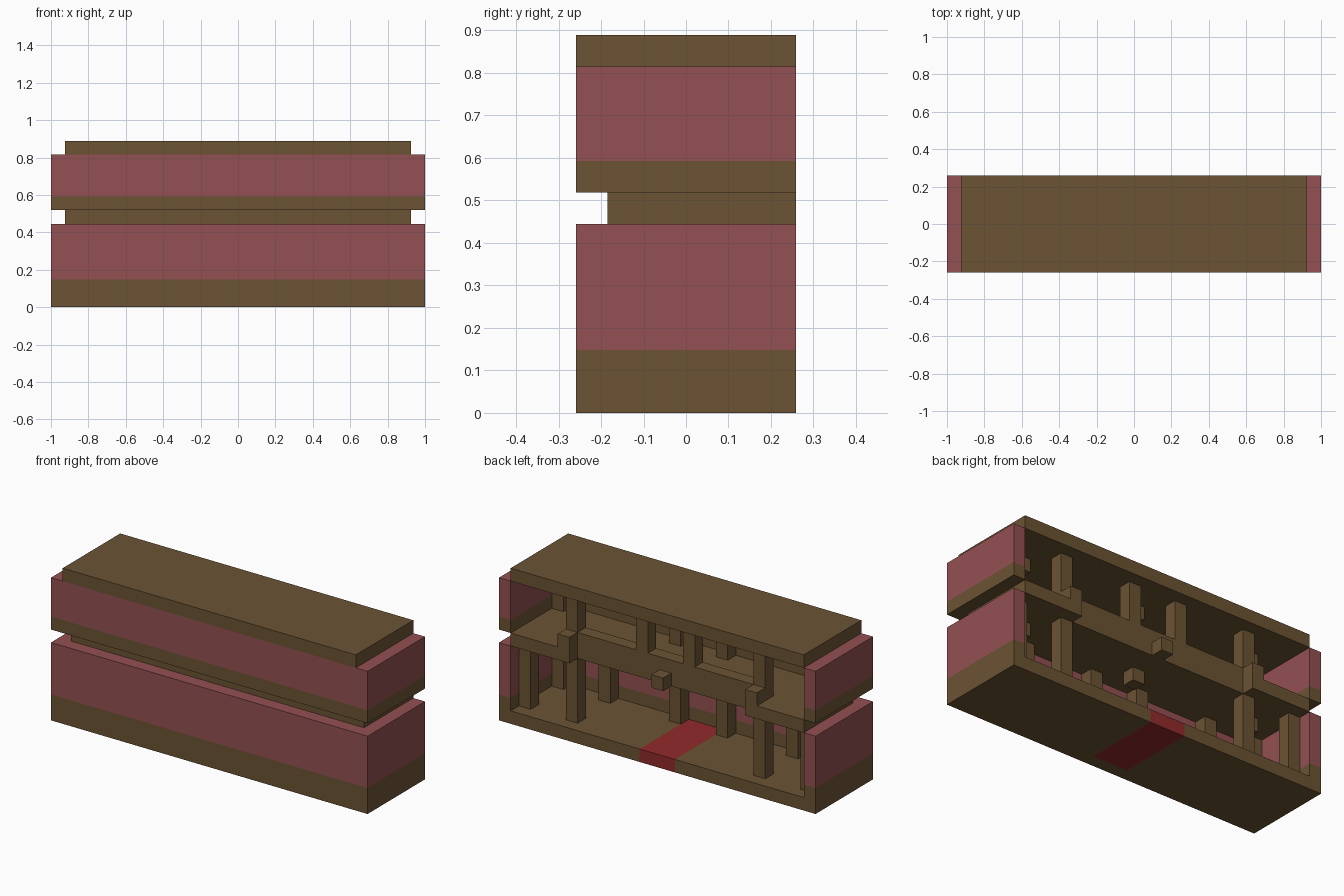
import bpy
import bmesh
from mathutils import Vector

U = 2 / 27            # one block
WIDE, DEEP = 27, 7    # footprint in blocks

cube = bpy.data.objects.get("Cube")
if cube:
    bpy.data.objects.remove(cube, do_unlink=True)


def material(name, color):
    m = bpy.data.materials.new(name)
    m.use_nodes = True
    m.diffuse_color = (*color, 1)
    bsdf = m.node_tree.nodes["Principled BSDF"]
    bsdf.inputs["Base Color"].default_value = (*color, 1)
    bsdf.inputs["Roughness"].default_value = 0.9
    return m


BROWN = material("brown timber", (0.147, 0.087, 0.034))
ROSE = material("rose plaster", (0.292, 0.080, 0.084))
RED = material("red carpet", (0.283, 0.023, 0.024))


def prism(name, outline, low, high, mat):
    """Extrude a plan outline, in blocks from the left back corner."""
    bm = bmesh.new()
    base = [bm.verts.new((1 - i * U, (DEEP / 2 - j) * U, low * U)) for i, j in outline]
    face = bm.faces.new(base)
    top = bmesh.ops.extrude_face_region(bm, geom=[face])["geom"]
    moved = [v for v in top if isinstance(v, bmesh.types.BMVert)]
    bmesh.ops.translate(bm, verts=moved, vec=Vector((0, 0, (high - low) * U)))
    bmesh.ops.recalc_face_normals(bm, faces=bm.faces)
    mesh = bpy.data.meshes.new(name)
    bm.to_mesh(mesh)
    bm.free()
    mesh.materials.append(mat)
    obj = bpy.data.objects.new(name, mesh)
    bpy.context.collection.objects.link(obj)
    return obj


def box(name, i0, i1, j0, j1, low, high, mat=BROWN):
    return prism(name, [(i0, j0), (i1, j0), (i1, j1), (i0, j1)], low, high, mat)


def post(name, i, j, low, high):
    return box(name, i, i + 1, j, j + 1, low, high)


def walls(name, low, high, mat):
    """Left, front and right walls, open at the back."""
    w, d = WIDE, DEEP
    return prism(name, [(0, 0), (0, d), (w, d), (w, 0), (w - 1, 0),
                        (w - 1, d - 1), (1, d - 1), (1, 0)], low, high, mat)


# Ground floor with a carpet strip
prism("ground_floor", [(0, 0), (0, DEEP), (WIDE, DEEP), (WIDE, 0),
                       (15, 0), (15, 6), (12, 6), (12, 0)], 0, 1, BROWN)
box("carpet_strip", 12, 15, 0, 6, 0, 1, RED)

# Wall bands of both storeys
walls("lower_wall_base", 1, 2, BROWN)
walls("lower_wall", 2, 6, ROSE)
walls("upper_wall_base", 7, 8, BROWN)
walls("upper_wall", 8, 11, ROSE)

# Upper floor, set back in the middle, and the roof
prism("upper_floor", [(1, 0), (1, 6), (26, 6), (26, 0),
                      (21, 0), (21, 1), (6, 1), (6, 0)], 6, 7, BROWN)
box("balcony_rail", 5, 22, 1, 2, 7, 8)
box("roof", 1, 26, 0, DEEP, 11, 12)

# Balcony details
for i in (5, 21):
    post("balcony_end_post", i, 0, 7, 8)
post("balcony_center_block", 13, 0, 6, 7)

# Pillars
for i in (1, 5, 11, 15, 21, 25):
    post("lower_front_pillar", i, 5, 1, 6)
for i in (1, 5, 21, 25):
    post("lower_back_pillar", i, 1, 1, 6)
for i in (1, 11, 15, 25):
    post("upper_front_pillar", i, 5, 7, 11)
for i in (5, 11, 15, 21):
    post("upper_back_pillar", i, 1, 8, 11)

# Ceiling blocks
for i in (3, 13, 23):
    post("lower_ceiling_block", i, 3, 5, 6)
    post("upper_ceiling_block", i, 3, 10, 11)
